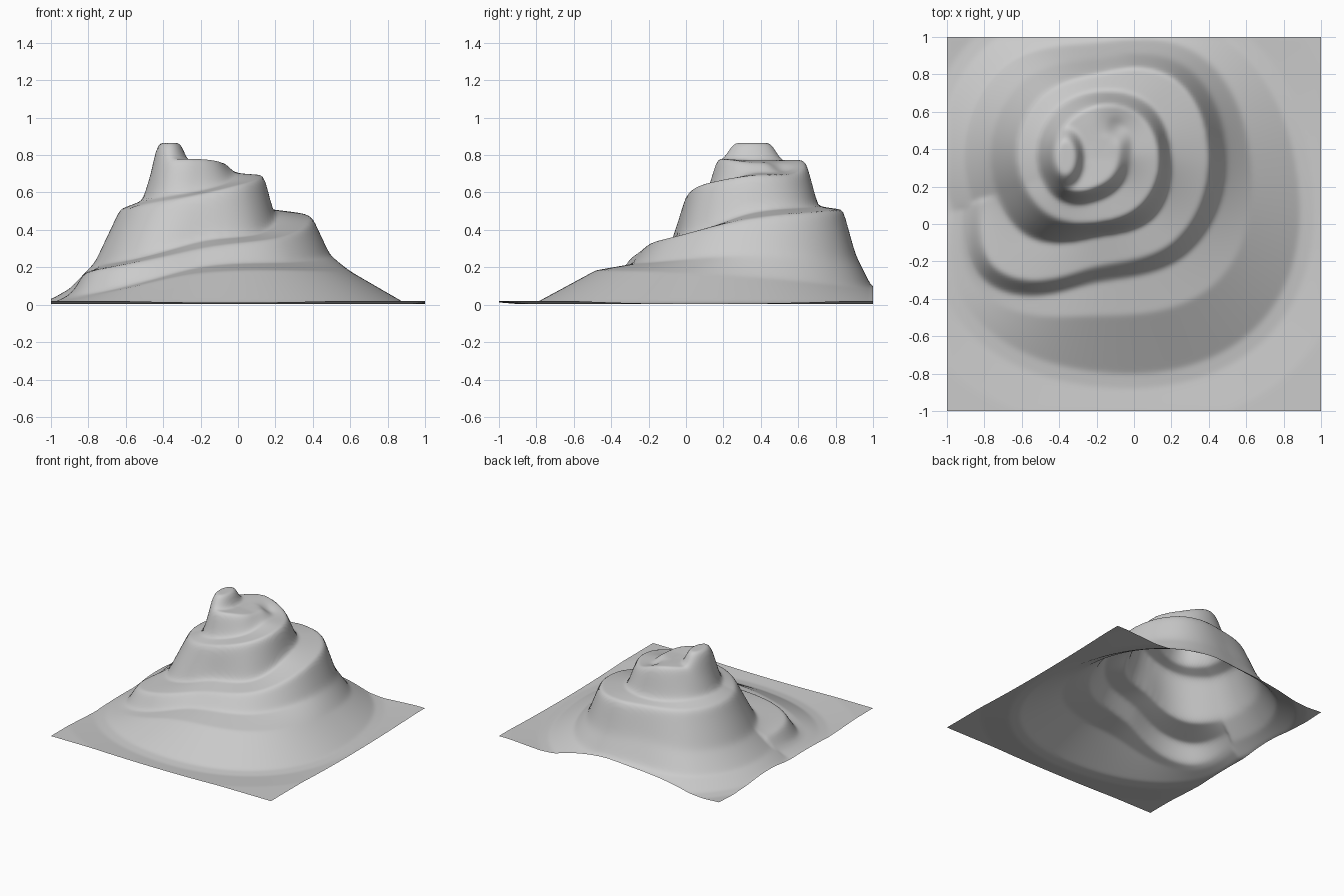
import bpy, bmesh, math

if "Cube" in bpy.data.objects:
    bpy.data.objects.remove(bpy.data.objects["Cube"])

CX, CY = -0.20, 0.35      # axis of the spiral
N = 150                   # grid resolution

# Radial profiles: angle, then (radius, height) pairs of steps from summit to foot.
# The last row repeats the first one shifted by one full ledge, so the ledges wind up.
PROFILES = [
    (200, .24, .78, .30, .56, .42, .51, .56, .22, .66, .15, .71, .09, .75, .05, .82),
    (228, .23, .78, .29, .58, .40, .54, .55, .24, .80, .19, .88, .06, .94, .04, 1.05),
    (270, .16, .78, .22, .61, .35, .59, .41, .34, .58, .30, .66, .20, .84, .17, 1.14),
    (315, .13, .77, .19, .65, .35, .65, .43, .38, .61, .36, .70, .23, .92, .18, 1.24),
    (360, .12, .76, .18, .70, .34, .69, .39, .49, .60, .46, .69, .27, .82, .15, 1.06),
    (405, .15, .76, .22, .71, .33, .70, .40, .52, .60, .50, .68, .25, .78, .10, .94),
    (450, .10, .77, .20, .77, .29, .77, .35, .53, .46, .51, .53, .28, .62, .10, .78),
    (495, .09, .77, .17, .77, .25, .77, .33, .55, .45, .51, .57, .24, .69, .08, .84),
    (560, .08, .77, .16, .77, .24, .78, .30, .56, .42, .51, .56, .22, .70, .09, .82),
]


def smooth(t):
    t = min(1, max(0, t))
    return t * t * (3 - 2 * t)


def profile_at(angle):
    """Catmull-Rom blend of the radial profiles at one angle."""
    i = max(k for k in range(len(PROFILES) - 1) if PROFILES[k][0] <= angle or k == 0)
    last = len(PROFILES) - 1
    a, b = PROFILES[i], PROFILES[i + 1]
    p, q = PROFILES[max(i - 1, 0)], PROFILES[min(i + 2, last)]
    h = b[0] - a[0]
    t = (angle - a[0]) / h
    out = []
    for j in range(1, len(a)):
        ma = (b[j] - p[j]) / (b[0] - p[0]) * h
        mb = (q[j] - a[j]) / (q[0] - a[0]) * h
        out.append((2*t**3 - 3*t*t + 1) * a[j] + (t**3 - 2*t*t + t) * ma
                   + (3*t*t - 2*t**3) * b[j] + (t**3 - t*t) * mb)
    return out


def height(x, y):
    dx, dy = x - CX, y - CY
    r = math.hypot(dx, dy)
    angle = math.degrees(math.atan2(dy, dx)) % 360
    if angle < 200:
        angle += 360
    p = profile_at(angle)
    # centre, steps, shallow moat, then the level border
    pts = [(0, .77)] + list(zip(p[0:14:2], p[1:14:2]))
    pts += [(p[14], .012), (p[14] + .08, .002), (p[14] + .3, .02)]
    z = .02
    for (r0, z0), (r1, z1) in zip(pts, pts[1:]):
        if r <= r1:
            z = z0 + (z1 - z0) * max(0, r - r0) / max(r1 - r0, 1e-4)
            break
    # summit knob
    d = math.hypot((x + .365) / .075, (y - .355) / .125)
    k = smooth((1.35 - d) / .65)
    z += (.865 - z) * k if z > .6 else 0
    # shallow hollow on the upper plateau
    d = math.hypot((x + .09) / .07, (y - .50) / .09)
    return z - .015 * smooth(1 - d)


# Terrain sheet
bm = bmesh.new()
bmesh.ops.create_grid(bm, x_segments=N, y_segments=N, size=1)
for v in bm.verts:
    v.co.z = height(v.co.x, v.co.y)
mesh = bpy.data.meshes.new("spiral_mountain")
bm.to_mesh(mesh)
bm.free()
mountain = bpy.data.objects.new("spiral_mountain", mesh)
bpy.context.collection.objects.link(mountain)
mesh.polygons.foreach_set("use_smooth", [True] * len(mesh.polygons))

# Weathering: soften the ledges vertically only, keeping the square outline
soften = mountain.modifiers.new("weathering", 'SMOOTH')
soften.use_x = soften.use_y = False
soften.factor = 0.5
soften.iterations = 6
